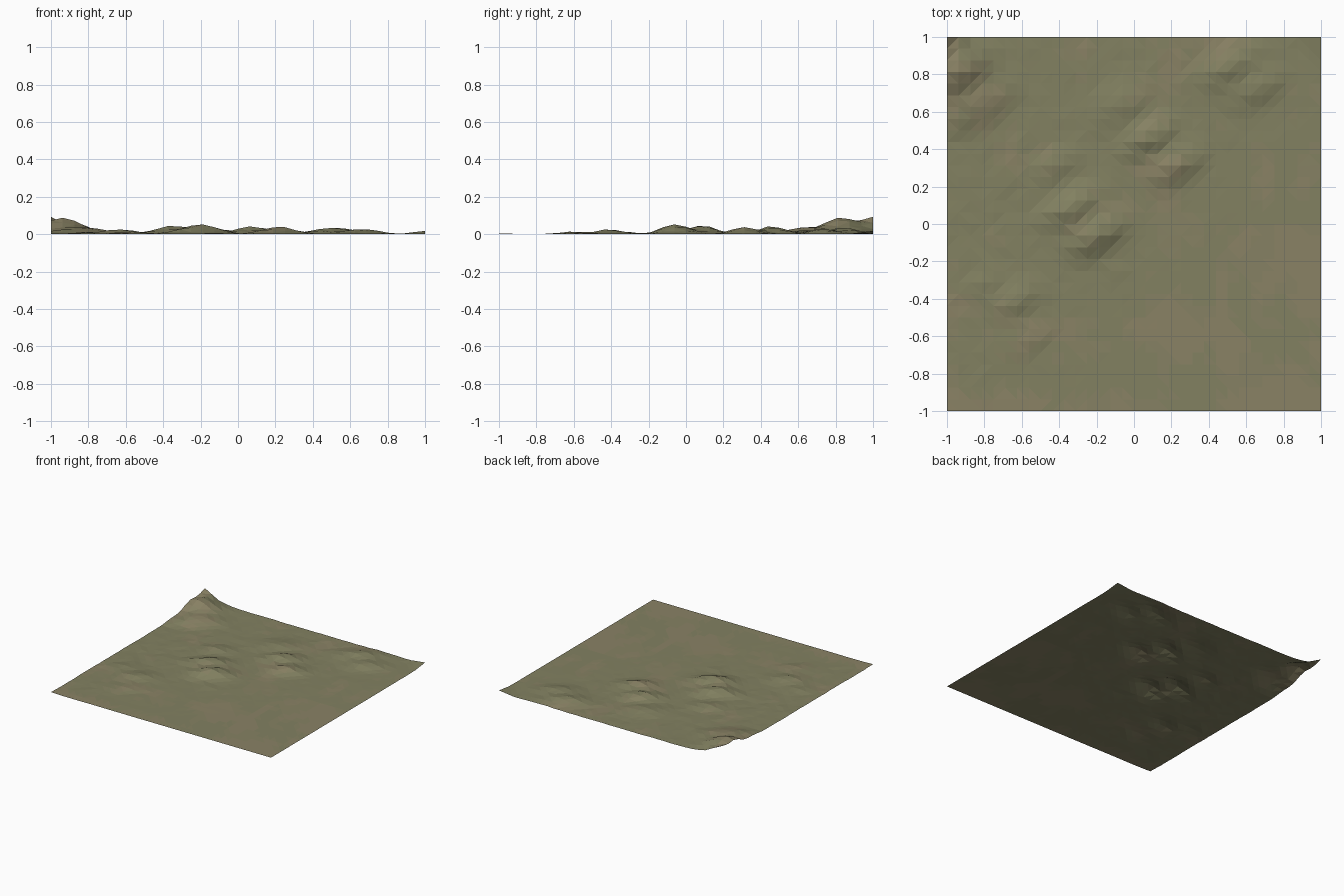
import bpy, bmesh, math, random
from mathutils import Vector, noise

if "Cube" in bpy.data.objects:
    bpy.data.objects.remove(bpy.data.objects["Cube"])

random.seed(4)
N = 32                        # grid cells per side
ANGLE = math.radians(30)      # direction the ridges run

# ridges: x, y, height, half length, width behind, width in front
RIDGES = [
    (-1.02, 1.02, .085, .07, .08, .07), (-.93, .82, .088, .11, .10, .07),
    (-.84, .64, .036, .14, .07, .07), (-.33, .09, .047, .11, .06, .06),
    (-.20, -.06, .054, .11, .06, .06), (-.10, -.27, .008, .06, .04, .03),
    (-.42, .31, .024, .09, .06, .05), (-.06, .64, .022, .12, .08, .06),
    (.08, .46, .043, .10, .06, .055), (.22, .31, .040, .10, .06, .055),
    (.52, .84, .034, .13, .07, .06), (.66, .73, .028, .11, .05, .06),
    (-.80, -.32, .012, .07, .05, .04), (-.63, -.41, .027, .10, .06, .055),
    (-.57, -.62, .014, .11, .07, .05), (1.03, 1.03, .022, .08, .09, .09),
    (-1.02, -1.02, .006, .08, .06, .06),
]


def height(x, y):
    z = 0.0
    for cx, cy, h, length, back, front in RIDGES:
        dx, dy = x - cx, y - cy
        u = dx * math.cos(ANGLE) + dy * math.sin(ANGLE)
        v = dy * math.cos(ANGLE) - dx * math.sin(ANGLE)
        w = back if v > 0 else front
        z += h * math.exp(-.5 * ((u / length) ** 2 + (v / w) ** 2))
    # faint ripple in the upper left half
    ripple = max(0, min(1, (y - x + .8) * .8))
    return max(0, z - .002) + .0035 * ripple * random.random()


def material(name, colour):
    m = bpy.data.materials.new(name)
    m.diffuse_color = (*colour, 1)
    m.use_nodes = True
    m.node_tree.nodes["Principled BSDF"].inputs["Base Color"].default_value = m.diffuse_color
    return m


# terrain sheet
bm = bmesh.new()
bmesh.ops.create_grid(bm, x_segments=N, y_segments=N, size=1)
for v in bm.verts:
    v.co.z = height(v.co.x, v.co.y)
bmesh.ops.triangulate(bm, faces=bm.faces[:])

# patches of dry earth among the grass
for f in bm.faces:
    c = f.calc_center_median()
    n = noise.noise(Vector((c.x * 2.5, c.y * 2.5, 3)))
    n += .6 * noise.noise(Vector((c.x * 8, c.y * 8, 7)))
    n += .5 * (c.x > .45 and c.y < 0) + .4 * (c.y < -.9 or c.x < -.93) + 6 * c.z
    f.material_index = 0 if n < .25 else 1 if n < .5 else 2
    f.smooth = False

mesh = bpy.data.meshes.new("terrain")
bm.to_mesh(mesh)
bm.free()
for name, colour in (("grass", (.225, .22, .12)), ("dry_grass", (.24, .222, .125)),
                     ("earth", (.255, .225, .13))):
    mesh.materials.append(material(name, colour))
terrain = bpy.data.objects.new("terrain", mesh)
bpy.context.collection.objects.link(terrain)
